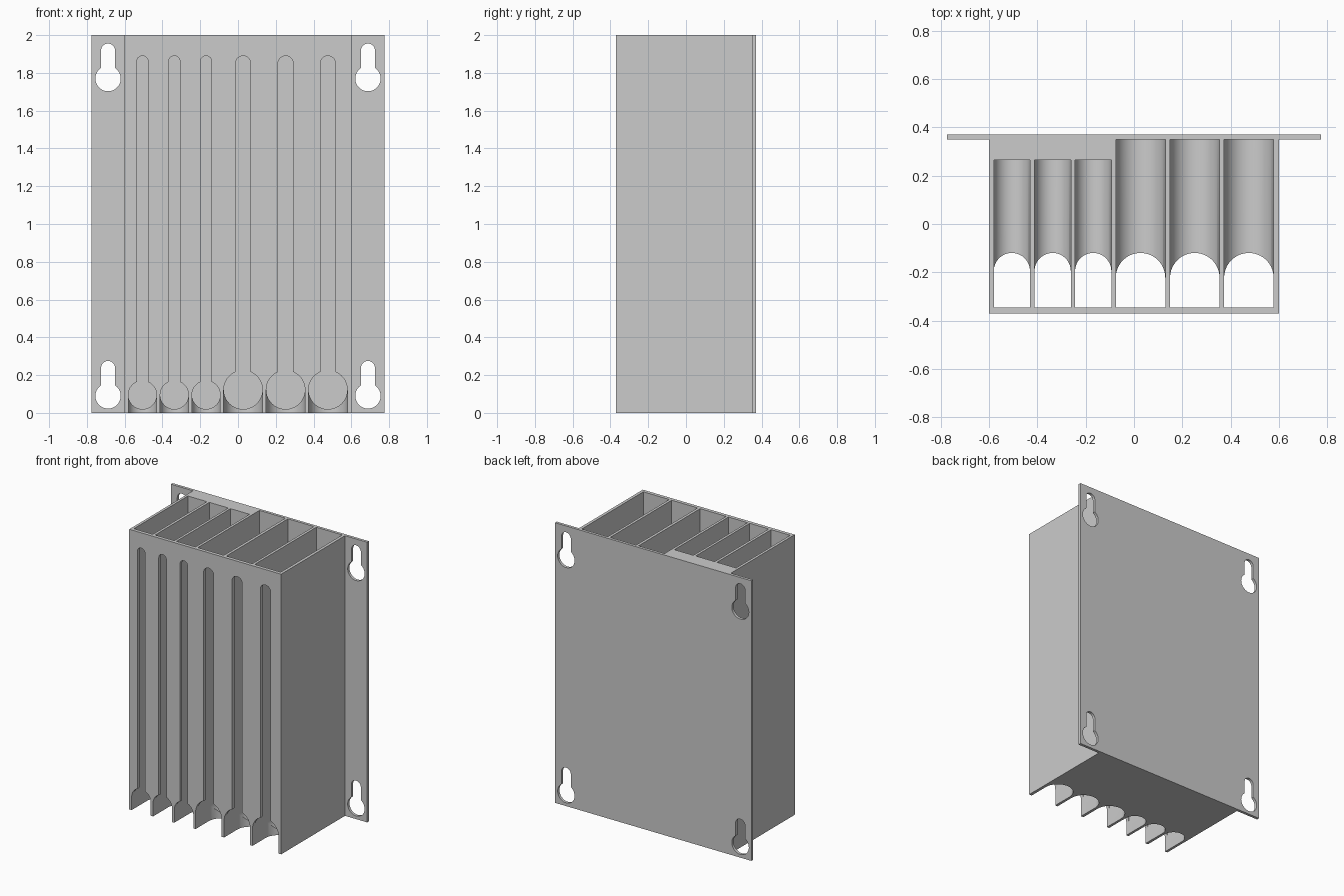
import bpy, bmesh
from math import sin, cos, pi, asin, radians

cube = bpy.data.objects.get("Cube")
if cube:
    bpy.data.objects.remove(cube)

grey = bpy.data.materials.new("light grey plastic")
grey.use_nodes = True
grey.diffuse_color = (0.6, 0.6, 0.6, 1)
grey.node_tree.nodes["Principled BSDF"].inputs["Base Color"].default_value = (0.6, 0.6, 0.6, 1)

FRONT, BACK, PLATE, HEIGHT = -0.37, 0.37, 0.02, 2.0
WALL = 0.025


def arc(cx, cy, r, start, end, steps):
    return [(cx + r * cos(start + (end - start) * i / steps),
             cy + r * sin(start + (end - start) * i / steps)) for i in range(steps + 1)]


def prism(name, profile, lo, hi, axis="y"):
    """Extrude a 2D outline along y (outline in x,z) or z (outline in x,y)."""
    bm = bmesh.new()
    place = (lambda a, b: (a, lo, b)) if axis == "y" else (lambda a, b: (a, b, lo))
    face = bm.faces.new([bm.verts.new(place(a, b)) for a, b in profile])
    new = bmesh.ops.extrude_face_region(bm, geom=[face])["geom"]
    shift = (0, hi - lo, 0) if axis == "y" else (0, 0, hi - lo)
    bmesh.ops.translate(bm, vec=shift, verts=[v for v in new if isinstance(v, bmesh.types.BMVert)])
    bmesh.ops.recalc_face_normals(bm, faces=bm.faces)
    mesh = bpy.data.meshes.new(name)
    bm.to_mesh(mesh)
    bm.free()
    mesh.materials.append(grey)
    obj = bpy.data.objects.new(name, mesh)
    bpy.context.collection.objects.link(obj)
    return obj


def box(name, half_width, lo, hi):
    w = half_width
    return prism(name, [(-w, 0), (w, 0), (w, HEIGHT), (-w, HEIGHT)], lo, hi)


def keyhole(cx, cz, r, half_slot, top):
    """Round hole with a round-ended slot rising from it."""
    a = asin(min(1, half_slot / r))
    return (arc(cx, cz, r, pi / 2 + a, 2.5 * pi - a, 48)
            + arc(cx, top - half_slot, half_slot, 0, pi, 24))


def cut(target, cutter):
    cutter.hide_render = True
    mod = target.modifiers.new("cut", "BOOLEAN")
    mod.operation, mod.solver, mod.object = "DIFFERENCE", "EXACT", cutter
    bpy.context.view_layer.objects.active = target
    bpy.ops.object.modifier_apply(modifier=mod.name)
    bpy.data.objects.remove(cutter)


# Mounting plate with four hanging keyholes
plate = box("mounting_plate", 0.775, BACK - PLATE, BACK)
for x in (-0.688, 0.688):
    for z in (0.09, 1.77):
        cut(plate, prism("keyhole_cutter", keyhole(x, z, 0.067, 0.037, z + 0.185), 0.3, 0.4))

# Housing with three narrow and three wide channels
housing = box("housing", 0.6, FRONT, BACK - PLATE)
narrow = [(x, 0.075, 0.03, 0.265) for x in (-0.506, -0.337, -0.169)]
wide = [(x, 0.1025, 0.04, BACK) for x in (0.027, 0.252, 0.476)]
for x, r, half_slot, back in narrow + wide:
    z = r + 0.02
    # Round-bottomed storage channel, open at the top
    cut(housing, prism("channel_cutter", keyhole(x, z, r, r, HEIGHT + 0.3), FRONT + WALL, back))
    # Viewing slot and round opening in the front wall
    cut(housing, prism("slot_cutter", keyhole(x, z, r, half_slot, 1.89), FRONT - 0.1, FRONT + WALL + 0.05))
    # Finger scoop through the floor
    scoop = arc(x, -0.12 - r, r, 0, pi, 32) + [(x - r, FRONT - 0.1), (x + r, FRONT - 0.1)]
    cut(housing, prism("scoop_cutter", scoop, -0.1, z, "z"))

for obj in (plate, housing):
    bpy.ops.object.select_all(action="DESELECT")
    obj.select_set(True)
    bpy.context.view_layer.objects.active = obj
    bpy.ops.object.shade_smooth_by_angle(angle=radians(30))
